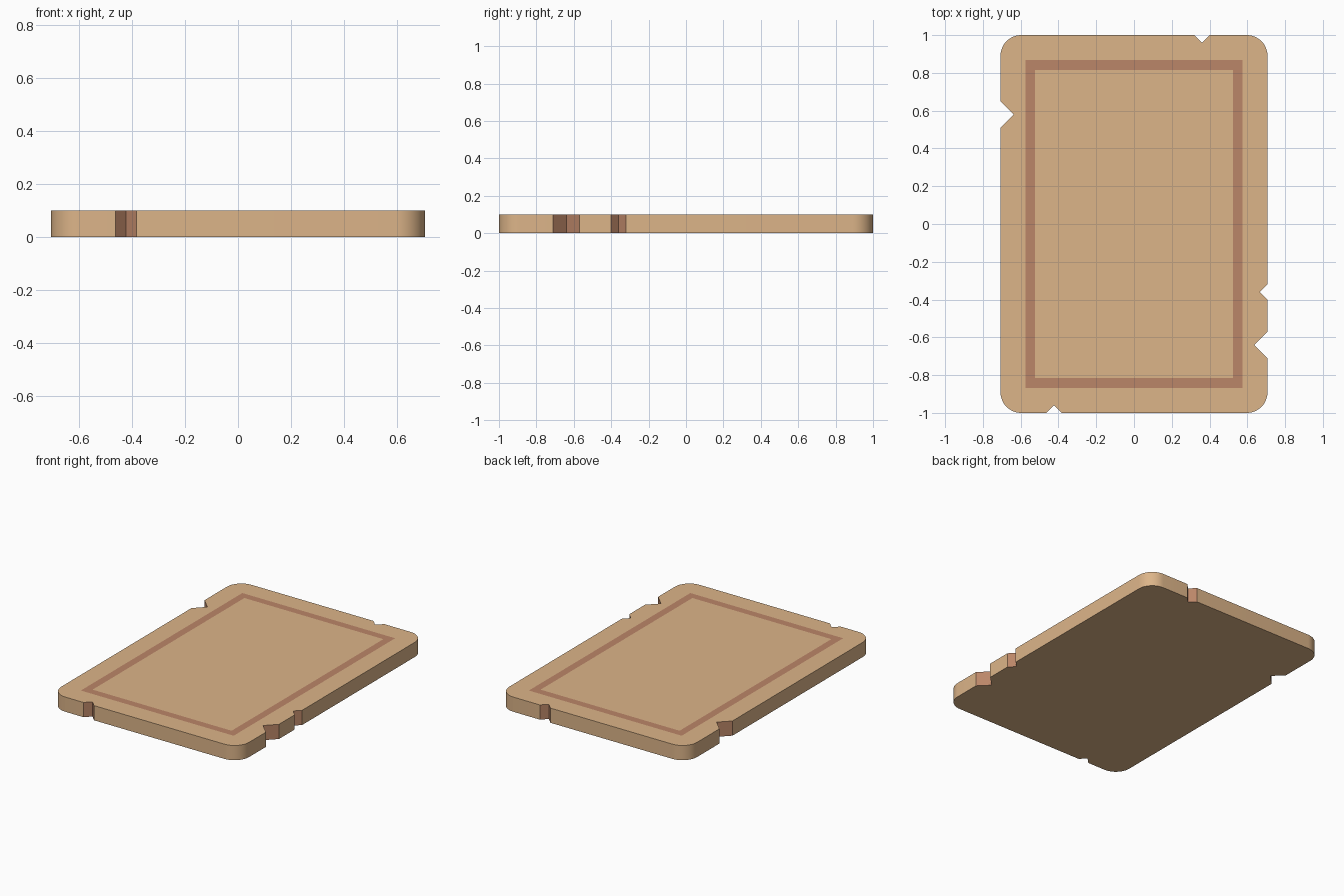
import bpy, bmesh
from math import cos, sin, pi

if "Cube" in bpy.data.objects:
    bpy.data.objects.remove(bpy.data.objects["Cube"])

W, L, T, R = 0.707, 1.0, 0.1, 0.11   # half width, half length, thickness, corner radius


def material(name, rgb):
    m = bpy.data.materials.new(name)
    m.diffuse_color = (*rgb, 1)
    m.use_nodes = True
    m.node_tree.nodes["Principled BSDF"].inputs["Base Color"].default_value = m.diffuse_color
    return m


wood = material("wood", (0.72, 0.46, 0.25))
dark = material("dark_wood", (0.50, 0.24, 0.14))


def add_object(name, bm, *mats):
    mesh = bpy.data.meshes.new(name)
    bm.to_mesh(mesh)
    bm.free()
    for m in mats:
        mesh.materials.append(m)
    ob = bpy.data.objects.new(name, mesh)
    bpy.context.collection.objects.link(ob)
    return ob


# Outline, anticlockwise: each point is (x, y, wall after it is a chipped face)
outline = []


def corner(sx, sy, start):
    for i in range(13):
        a = start + i * pi / 24
        outline.append((sx * (W - R) + R * cos(a), sy * (L - R) + R * sin(a), False))


def chip(x, y, s, nx, ny):
    """V notch of half width and depth s on the edge with outward normal n."""
    tx, ty = -ny, nx
    outline.extend([(x - tx * s, y - ty * s, True),
                    (x - nx * s, y - ny * s, True),
                    (x + tx * s, y + ty * s, False)])


chip(W, -0.64, 0.07, 1, 0)
chip(W, -0.36, 0.04, 1, 0)
corner(1, 1, 0)
chip(0.36, L, 0.04, 0, 1)
corner(-1, 1, pi / 2)
chip(-W, 0.58, 0.07, -1, 0)
corner(-1, -1, pi)
chip(-0.423, -L, 0.04, 0, -1)
corner(1, -1, 1.5 * pi)

# Board with chipped edges
bm = bmesh.new()
low = [bm.verts.new((x, y, 0)) for x, y, _ in outline]
top = [bm.verts.new((x, y, T)) for x, y, _ in outline]
bm.faces.new(top)
bm.faces.new(low[::-1])
n = len(outline)
for i, (_, _, chipped) in enumerate(outline):
    j = (i + 1) % n
    f = bm.faces.new((low[i], low[j], top[j], top[i]))
    f.material_index = int(chipped)
board = add_object("board", bm, wood, dark)
bpy.context.view_layer.objects.active = board
board.select_set(True)
bpy.ops.object.shade_smooth_by_angle(angle=pi / 6)

# Flat border inlay, mitred at the corners
bm = bmesh.new()
signs = [(-1, -1), (1, -1), (1, 1), (-1, 1)]
outer = [bm.verts.new((sx * 0.575, sy * 0.868, T + 0.0008)) for sx, sy in signs]
inner = [bm.verts.new((sx * 0.523, sy * 0.816, T + 0.0008)) for sx, sy in signs]
for i in range(4):
    j = (i + 1) % 4
    bm.faces.new((outer[i], outer[j], inner[j], inner[i]))
add_object("border_inlay", bm, dark)
